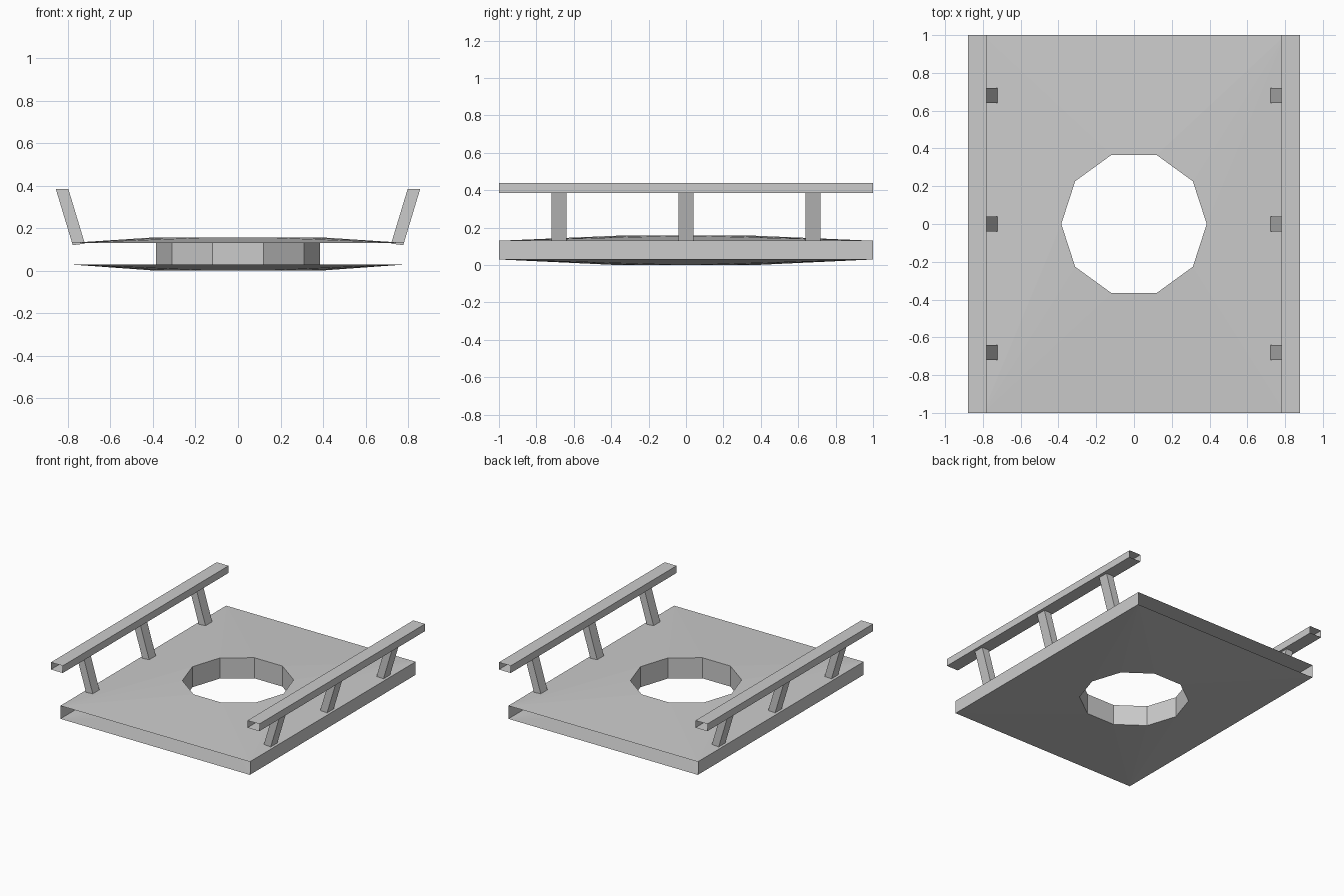
import bpy, bmesh
from math import cos, sin, pi

if "Cube" in bpy.data.objects:
    bpy.data.objects.remove(bpy.data.objects["Cube"])


def finish(name, bm):
    bmesh.ops.recalc_face_normals(bm, faces=bm.faces)
    mesh = bpy.data.meshes.new(name)
    bm.to_mesh(mesh)
    bm.free()
    obj = bpy.data.objects.new(name, mesh)
    bpy.context.collection.objects.link(obj)
    return obj


def walls(bm, a, b, closed=True):
    n = len(a)
    for i in range(n if closed else n - 1):
        j = (i + 1) % n
        bm.faces.new((a[i], a[j], b[j], b[i]))


def mirrored(obj):
    obj.modifiers.new("Mirror", 'MIRROR').use_axis = (True, False, False)


# Hollow deck: domed sheets around a ten-sided hole, open at both y ends
def deck_sheet(bm, z_edge, z_hole):
    outer = [bm.verts.new((x, y, z_edge))
             for x, y in ((0.8, -1), (0.8, 1), (-0.8, 1), (-0.8, -1))]
    ring = [bm.verts.new((0.385 * cos(i * pi / 5), 0.385 * sin(i * pi / 5), z_hole))
            for i in range(10)]
    edges = [bm.edges.new((loop[i - 1], loop[i]))
             for loop in (outer, ring) for i in range(len(loop))]
    bmesh.ops.triangle_fill(bm, edges=edges, use_beauty=True, normal=(0, 0, 1))
    return outer, ring


bm = bmesh.new()
top_outer, top_ring = deck_sheet(bm, 0.13, 0.157)
low_outer, low_ring = deck_sheet(bm, 0.03, 0.0)
walls(bm, top_ring, low_ring)
walls(bm, top_outer[:2], low_outer[:2], closed=False)
walls(bm, top_outer[2:], low_outer[2:], closed=False)
finish("deck", bm)

# Handrail: open-ended rectangular tube
bm = bmesh.new()
profile = ((0.78, 0.385), (0.88, 0.385), (0.88, 0.44), (0.78, 0.44))
front, back = [[bm.verts.new((x, y, z)) for x, z in profile] for y in (-1, 1)]
walls(bm, front, back)
mirrored(finish("handrail", bm))

# Outward-leaning posts
for y in (-0.68, 0, 0.68):
    bm = bmesh.new()
    low, high = [[bm.verts.new(p) for p in
                  ((x0, y - 0.04, z0), (x1, y - 0.04, z1),
                   (x1, y + 0.04, z1), (x0, y + 0.04, z0))]
                 for x0, z0, x1, z1 in ((0.72, 0.127, 0.777, 0.12),
                                        (0.798, 0.385, 0.857, 0.385))]
    walls(bm, low, high)
    mirrored(finish("rail_post", bm))
